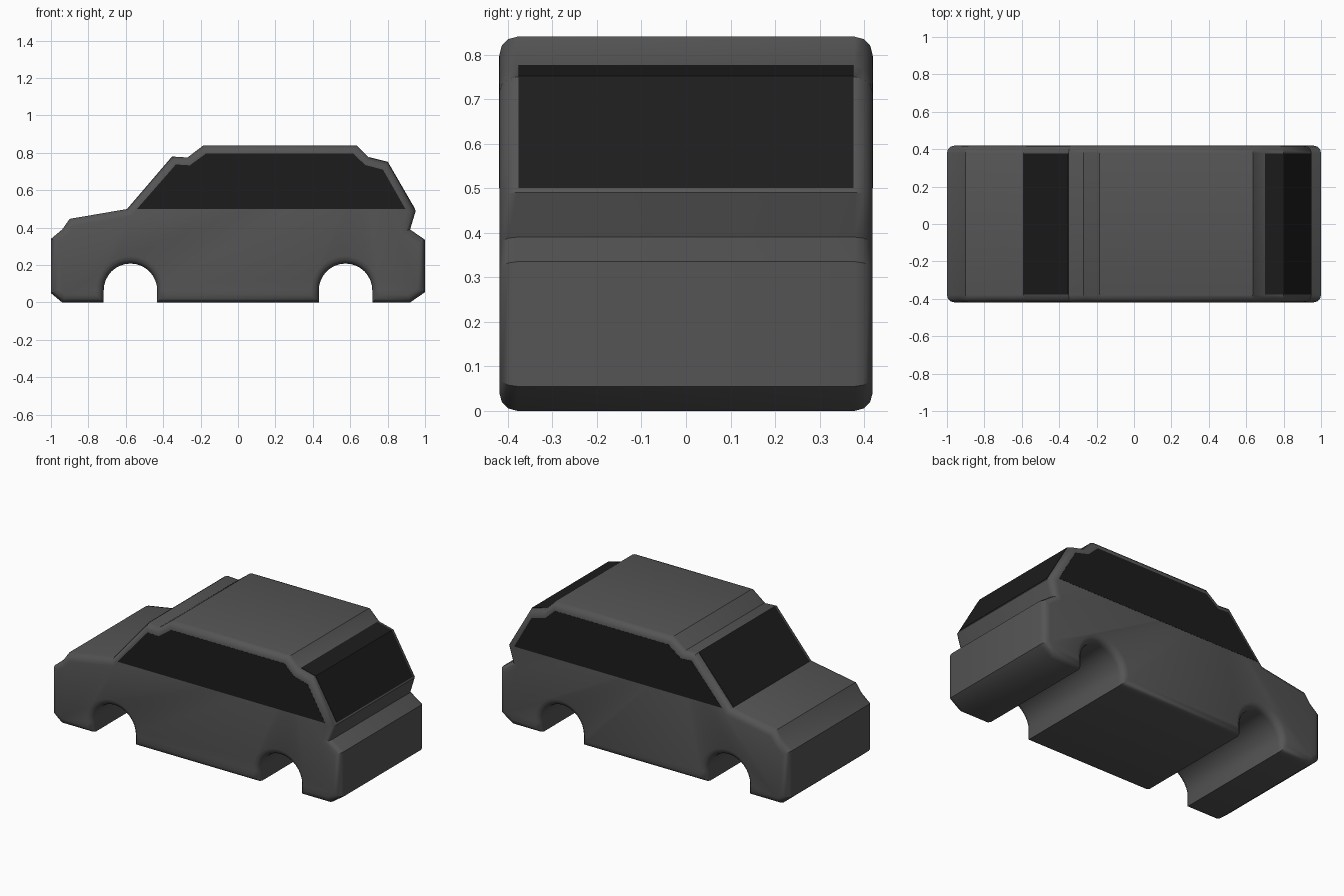
import bpy, bmesh
from math import pi, cos, sin

if "Cube" in bpy.data.objects:
    bpy.data.objects.remove(bpy.data.objects["Cube"])

HALF = 0.419     # half width of the car
RIM = 0.04       # rounding of the side rims


def material(name, v):
    mat = bpy.data.materials.new(name)
    mat.diffuse_color = (v, v, v, 1)
    mat.use_nodes = True
    mat.node_tree.nodes["Principled BSDF"].inputs["Base Color"].default_value = mat.diffuse_color
    return mat


paint = material("dark_grey_paint", 0.09)
glass = material("dark_glass", 0.012)


def finish(bm, name, mat):
    bmesh.ops.recalc_face_normals(bm, faces=bm.faces)
    me = bpy.data.meshes.new(name)
    bm.to_mesh(me)
    bm.free()
    ob = bpy.data.objects.new(name, me)
    bpy.context.collection.objects.link(ob)
    me.materials.append(mat)
    return ob


def extrude_profile(pts, y0, y1):
    bm = bmesh.new()
    face = bm.faces.new([bm.verts.new((x, y0, z)) for x, z in pts])
    res = bmesh.ops.extrude_face_region(bm, geom=[face], use_keep_orig=True)
    verts = [g for g in res["geom"] if isinstance(g, bmesh.types.BMVert)]
    bmesh.ops.translate(bm, verts=verts, vec=(0, y1 - y0, 0))
    return bm


def wheel_arch(cx, r=0.143, zc=0.065, n=16):
    arc = [(cx - r * cos(pi * i / n), zc + r * sin(pi * i / n)) for i in range(n + 1)]
    return [(cx - r, 0)] + arc + [(cx + r, 0)]


# Body shell: side profile with two wheel arches, rounded along both sides
profile = [(-1, 0.05), (-0.94, 0)] + wheel_arch(-0.575) + wheel_arch(0.575) + [
    (0.92, 0), (1, 0.055), (1, 0.335), (0.92, 0.39), (0.95, 0.49),
    (0.80, 0.75), (0.70, 0.775), (0.635, 0.84), (-0.185, 0.84),
    (-0.27, 0.775), (-0.35, 0.78), (-0.59, 0.50), (-0.90, 0.447),
    (-0.94, 0.39), (-1, 0.34)]
bm = extrude_profile(profile, -HALF, HALF)
rims = [e for e in bm.edges if abs(e.verts[0].co.y - e.verts[1].co.y) < 1e-5]
bmesh.ops.bevel(bm, geom=rims, offset=RIM, offset_type='OFFSET', segments=3,
                profile=0.5, affect='EDGES', clamp_overlap=False)
body = finish(bm, "car_body", paint)
bpy.context.view_layer.objects.active = body
body.select_set(True)
bpy.ops.object.shade_smooth_by_angle(angle=0.6)

# Side windows
side = [(-0.54, 0.50), (0.895, 0.50), (0.775, 0.71), (0.68, 0.735),
        (0.615, 0.797), (-0.17, 0.797), (-0.258, 0.733), (-0.332, 0.738)]
for s, name in ((-1, "side_window_front"), (1, "side_window_back")):
    finish(extrude_profile(side, s * (HALF - 0.004), s * (HALF + 0.001)), name, glass)


# Windshield and rear window: thin strips lying on the sloping panels
def window_strip(name, outer, inner):
    finish(extrude_profile(outer + inner[::-1], -0.376, 0.376), name, glass)


window_strip("windshield", [(-0.592, 0.501), (-0.352, 0.781)],
             [(-0.586, 0.499), (-0.347, 0.777)])
window_strip("rear_window", [(0.947, 0.50), (0.801, 0.752), (0.70, 0.777)],
             [(0.941, 0.50), (0.797, 0.747), (0.70, 0.772)])
